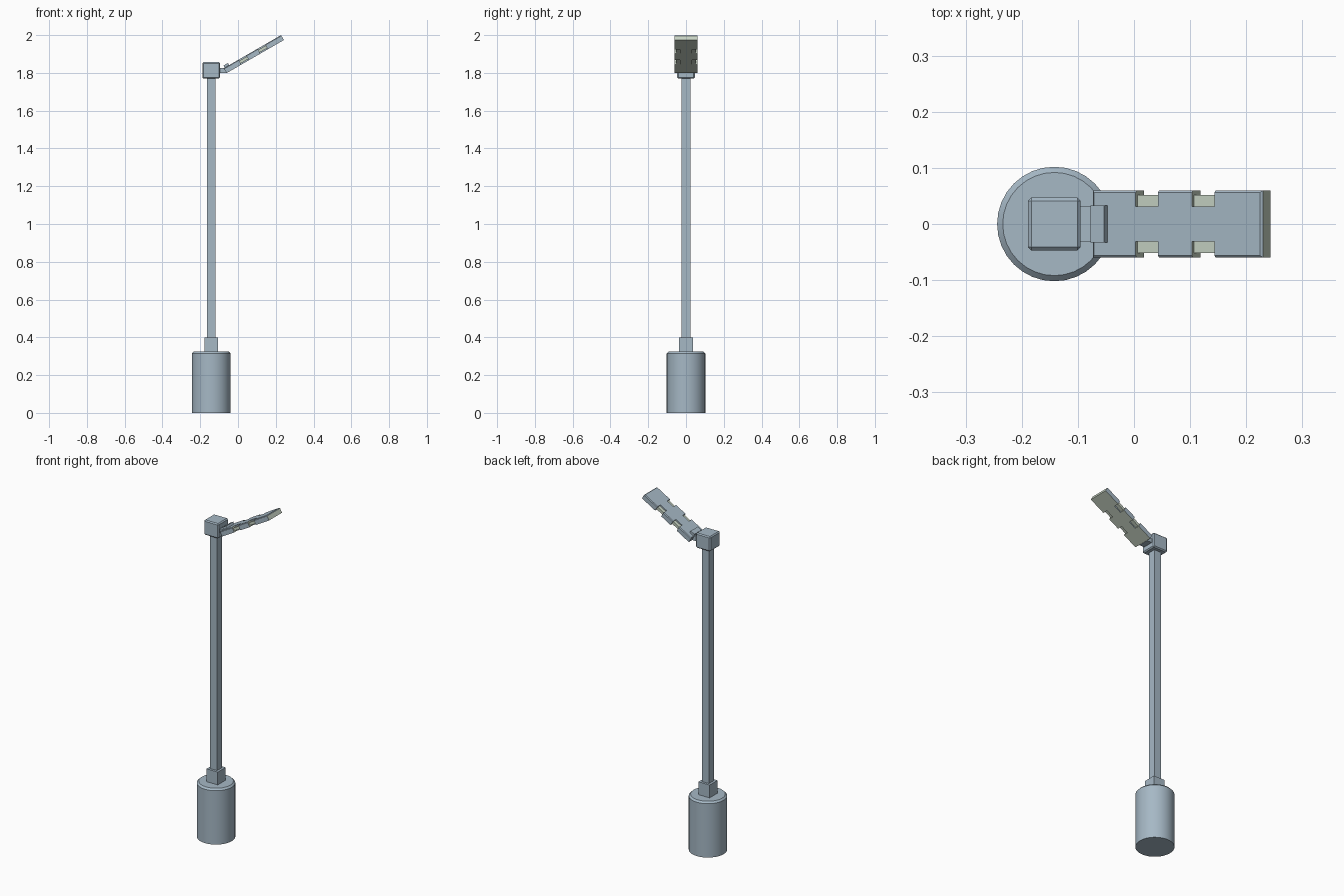
import bpy, bmesh, math
from mathutils import Matrix, Vector

old = bpy.data.objects.get("Cube")
if old:
    bpy.data.objects.remove(old, do_unlink=True)


def material(name, color):
    m = bpy.data.materials.new(name)
    m.use_nodes = True
    m.diffuse_color = color
    m.node_tree.nodes["Principled BSDF"].inputs["Base Color"].default_value = color
    return m


steel = material("blue grey steel", (0.38, 0.48, 0.56, 1))
glass = material("pale green glass", (0.56, 0.64, 0.54, 1))
POST_X = -0.142


def finish(name, bm, mats, matrix=None):
    if matrix:
        bm.transform(matrix)
    bmesh.ops.recalc_face_normals(bm, faces=bm.faces)
    mesh = bpy.data.meshes.new(name)
    bm.to_mesh(mesh)
    bm.free()
    for m in mats:
        mesh.materials.append(m)
    ob = bpy.data.objects.new(name, mesh)
    bpy.context.collection.objects.link(ob)
    return ob


def box(name, lo, hi, mat, bevel=0, matrix=None):
    bm = bmesh.new()
    lo, hi = Vector(lo), Vector(hi)
    bmesh.ops.create_cube(bm, size=1)
    bm.transform(Matrix.Translation((lo + hi) / 2) @ Matrix.Diagonal((*(hi - lo), 1)))
    if bevel:
        bmesh.ops.bevel(bm, geom=bm.edges[:], offset=bevel, segments=1, affect='EDGES')
    return finish(name, bm, [mat], matrix)


def post_box(name, half, z0, z1, bevel=0):
    return box(name, (POST_X - half, -half, z0), (POST_X + half, half, z1), steel, bevel)


# Round base with a chamfered top rim
bm = bmesh.new()
bmesh.ops.create_cone(bm, cap_ends=True, segments=32, radius1=0.102, radius2=0.102,
                      depth=0.325, matrix=Matrix.Translation((POST_X, 0, 0.1625)))
rim = [e for e in bm.edges if all(v.co.z > 0.3 for v in e.verts)]
bmesh.ops.bevel(bm, geom=rim, offset=0.01, segments=1, affect='EDGES')
base = finish("base", bm, [steel])
bpy.context.view_layer.objects.active = base
base.select_set(True)
bpy.ops.object.shade_smooth_by_angle(angle=math.radians(30))
base.select_set(False)

# Square post with its socket and head
post_box("socket", 0.036, 0.32, 0.40)
post_box("pole", 0.0225, 0.39, 1.78)
post_box("head_block", 0.047, 1.77, 1.857, 0.006)
box("neck", (-0.1, -0.031, 1.80), (-0.062, 0.031, 1.825), steel)

# Lamp frame: local x runs along the arm, local z = 0 is its upper face
tilt = Matrix.Translation((-0.075, 0, 1.825)) @ Matrix.Rotation(math.radians(-30), 4, 'Y')
LENGTH, THICK, HALF, INNER = 0.35, 0.03, 0.06, 0.031
notches = [(0.09, 0.136), (0.206, 0.252)]

# Notched lamp plate: half outline, mirrored across the arm
side = [(0, HALF)]
for a, b in notches:
    side += [(a, HALF), (a, INNER), (b, INNER), (b, HALF)]
side.append((LENGTH, HALF))
outline = side + [(x, -y) for x, y in reversed(side)]
bm = bmesh.new()
face = bm.faces.new([bm.verts.new((x, y, -THICK)) for x, y in outline])
ext = bmesh.ops.extrude_face_region(bm, geom=[face])["geom"]
bmesh.ops.translate(bm, vec=(0, 0, THICK), verts=[g for g in ext if isinstance(g, bmesh.types.BMVert)])
bmesh.ops.recalc_face_normals(bm, faces=bm.faces)
outer = [e for e in bm.edges if all(v.co.z > -0.001 for v in e.verts)
         and (all(abs(v.co.y) > HALF - 0.001 for v in e.verts)
              or all(v.co.x > LENGTH - 0.001 for v in e.verts))]
bmesh.ops.bevel(bm, geom=outer, offset=0.004, segments=1, affect='EDGES')
bm.normal_update()
for f in bm.faces:
    f.material_index = int(f.normal.z < -0.5 or f.normal.x > 0.9)
finish("lamp_plate", bm, [steel, glass], tilt)

# Recessed glass strips in the notches
for i, (a, b) in enumerate(notches):
    for label, s in (("left", 1), ("right", -1)):
        y0, y1 = sorted((s * (INNER - 0.005), s * 0.052))
        box(f"glass_strip_{label}_{i + 1}", (a - 0.002, y0, -0.023), (b + 0.002, y1, -0.007),
            glass, 0, tilt)

# Hinge bracket on the lower end of the lamp
box("hinge_bracket", (0.005, -0.033, -0.008), (0.032, 0.033, 0.013), steel, 0, tilt)
